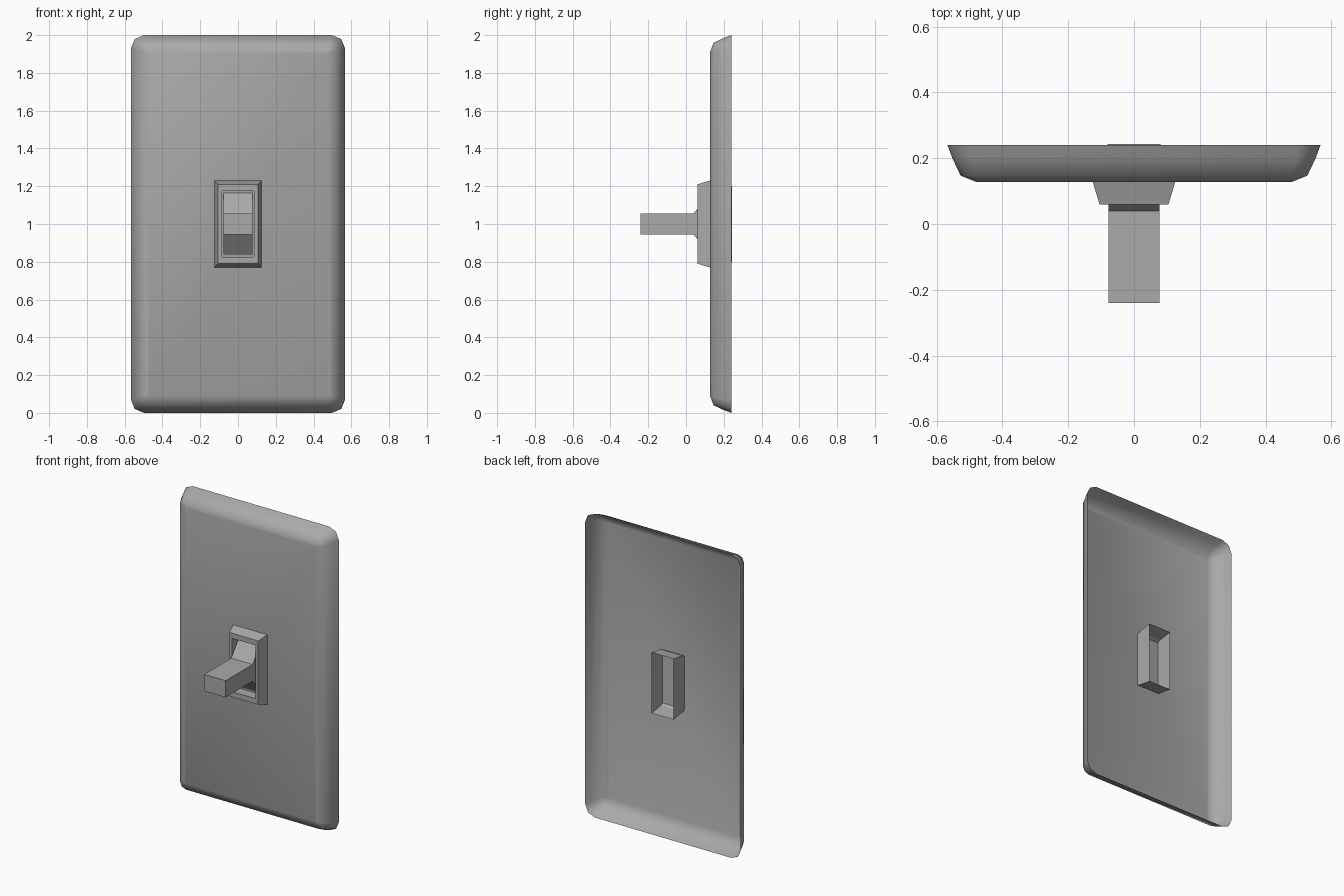
import bpy
import math

old = bpy.data.objects.get("Cube")
if old:
    bpy.data.objects.remove(old, do_unlink=True)

plastic = bpy.data.materials.new("grey plastic")
plastic.use_nodes = True
COLOUR = (0.4, 0.4, 0.4, 1)
plastic.diffuse_color = COLOUR
plastic.node_tree.nodes["Principled BSDF"].inputs["Base Color"].default_value = COLOUR

MID = 1.0  # height of the plate centre


def ring(half_x, half_z, y, radius=0.0):
    """Rectangle facing -y, with two-step rounded corners if radius is set."""
    points = []
    steps = 3 if radius else 1
    for corner, (sx, sz) in enumerate([(1, 1), (-1, 1), (-1, -1), (1, -1)]):
        for i in range(steps):
            a = math.radians(90 * corner + 45 * i)
            points.append((sx * (half_x - radius) + radius * math.cos(a), y,
                           MID + sz * (half_z - radius) + radius * math.sin(a)))
    return points


def loft(name, rings, cap_end=False, smooth=None):
    """Join matching rings into a skin, from back to front."""
    n = len(rings[0])
    verts = [p for r in rings for p in r]
    faces = []
    for k in range(len(rings) - 1):
        for i in range(n):
            j = (i + 1) % n
            faces.append((k * n + i, (k + 1) * n + i, (k + 1) * n + j, k * n + j))
    if cap_end:
        faces.append(tuple(reversed(range(len(verts) - n, len(verts)))))
    mesh = bpy.data.meshes.new(name)
    mesh.from_pydata(verts, [], faces)
    mesh.materials.append(plastic)
    obj = bpy.data.objects.new(name, mesh)
    bpy.context.collection.objects.link(obj)
    if smooth:
        bpy.ops.object.select_all(action="DESELECT")
        obj.select_set(True)
        bpy.context.view_layer.objects.active = obj
        bpy.ops.object.shade_smooth_by_angle(angle=math.radians(smooth))
    return obj


# Wall plate: thin shell, open at the back, with a rounded rim
rim = [(0, 0.24, 0.07), (0.015, 0.2, 0.06), (0.04, 0.147, 0.045), (0.09, 0.127, 0.005)]
loft("wall_plate", [ring(0.567 - d, 1 - d, y, r) for d, y, r in rim],
     cap_end=True, smooth=60)

# Raised collar with the toggle opening
loft("collar", [ring(0.125, 0.23, 0.127), ring(0.105, 0.21, 0.06),
                ring(0.084, 0.176, 0.06), ring(0.084, 0.176, 0.127)])

# Toggle: flared root and square lever
loft("toggle", [ring(0.078, 0.165, 0.126), ring(0.078, 0.055, 0.04),
                ring(0.078, 0.055, -0.24)], cap_end=True)

# Open socket behind the plate
loft("rear_socket", [ring(0.08, 0.2, 0.243), ring(0.08, 0.186, 0.15),
                     ring(0.08, 0.176, 0.128)])
